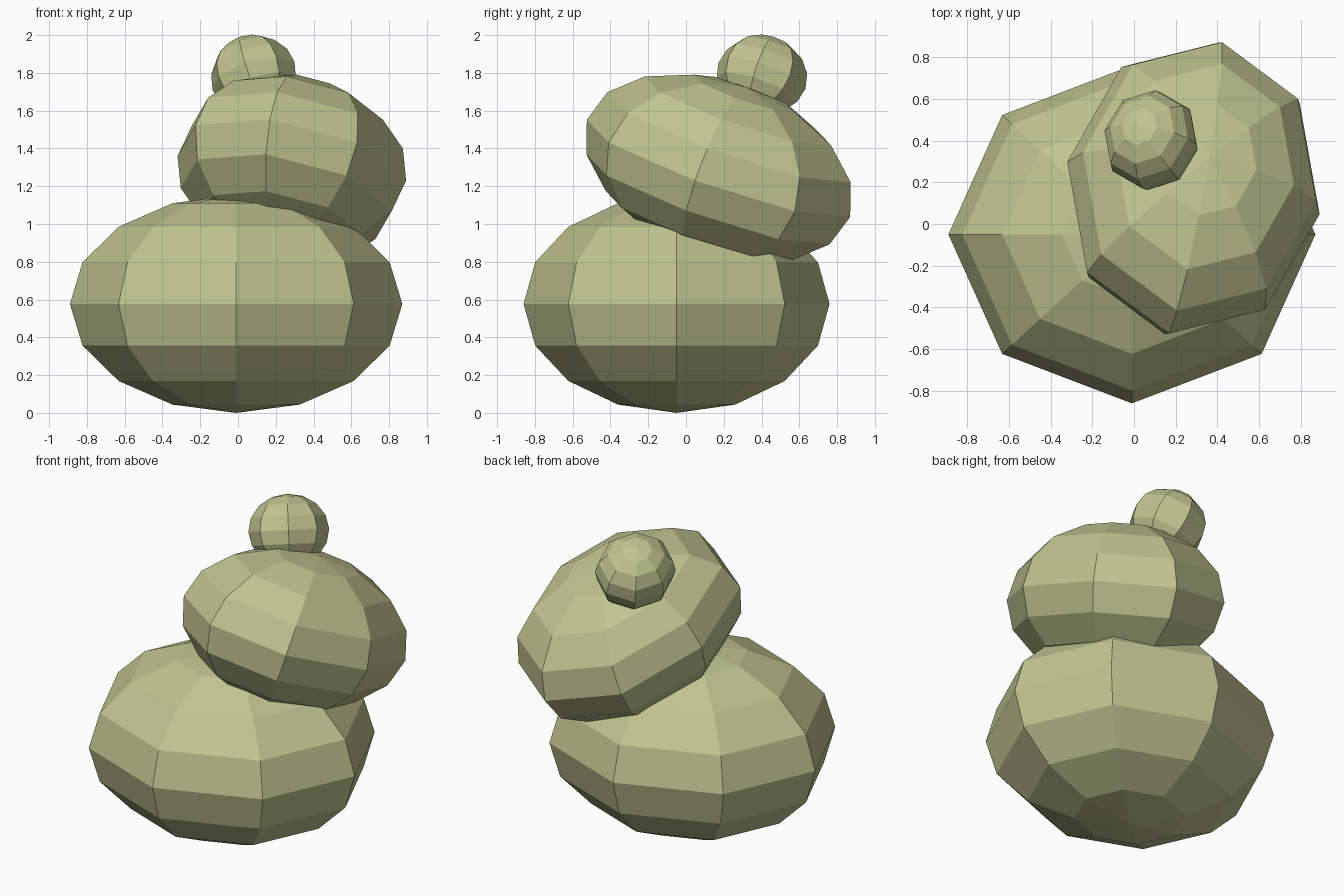
import bpy
from mathutils import Matrix, Vector

if "Cube" in bpy.data.objects:
    bpy.data.objects.remove(bpy.data.objects["Cube"])

mat = bpy.data.materials.new("moss_green")
mat.diffuse_color = (0.52, 0.56, 0.28, 1)
mat.use_nodes = True
mat.node_tree.nodes["Principled BSDF"].inputs["Base Color"].default_value = mat.diffuse_color


def stone(name, centre, axis_x, axis_y, half_height):
    """Flat-shaded 8 x 8 ellipsoid; axis_x and axis_y are its equator half-axes."""
    bpy.ops.mesh.primitive_uv_sphere_add(segments=8, ring_count=8, radius=1)
    ob = bpy.context.object
    ob.name = name
    ob.data.materials.append(mat)
    u, v = Vector(axis_x), Vector(axis_y)
    v_len = v.length
    w = u.cross(v).normalized()
    v = w.cross(u).normalized() * v_len
    w *= half_height
    frame = Matrix((u, v, w)).transposed().to_4x4()
    ob.data.transform(Matrix.Translation(centre) @ frame)
    ob.data.update()
    return ob


# Wide level stone on the ground
stone("bottom_stone", (-0.01, -0.05, 0.577), (0.88, 0, 0), (0, 0.81, 0), 0.577)
# Tilted middle stone
stone("middle_stone", (0.285, 0.172, 1.295),
      (0.605, -0.125, -0.065), (0.135, 0.693, -0.26), 0.46)
# Small pebble on top
stone("top_pebble", (0.082, 0.402, 1.785),
      (0.217, -0.02, 0.075), (0.045, 0.23, -0.07), 0.215)
